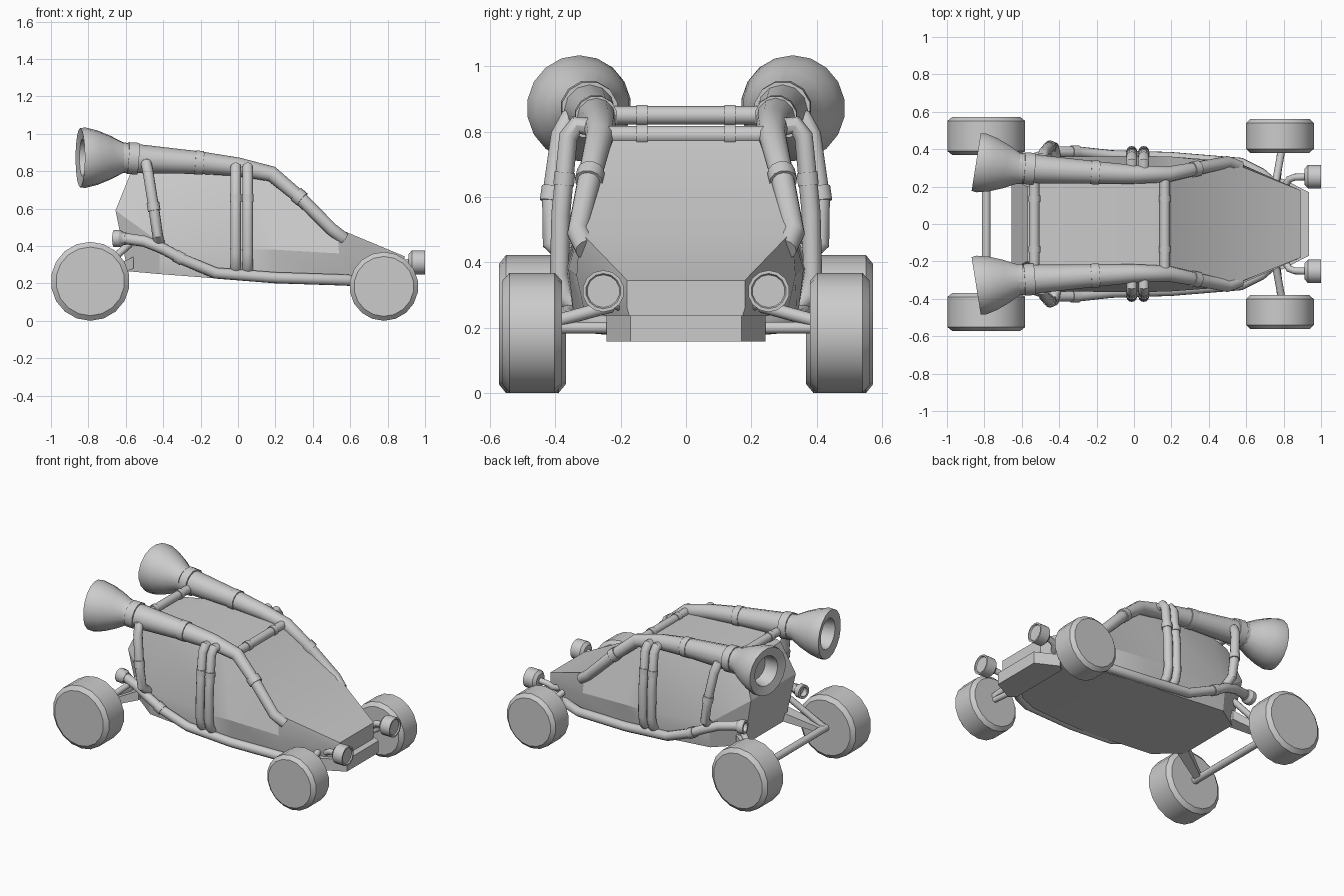
import bpy, bmesh, math
from mathutils import Vector

if "Cube" in bpy.data.objects:
    bpy.data.objects.remove(bpy.data.objects["Cube"])

SIDES = ((1, "left"), (-1, "right"))


def finish(ob, angle=32):
    bpy.ops.object.select_all(action='DESELECT')
    ob.select_set(True)
    bpy.context.view_layer.objects.active = ob
    if ob.type == 'CURVE':
        bpy.ops.object.convert(target='MESH')
        ob = bpy.context.view_layer.objects.active
    bpy.ops.object.shade_smooth_by_angle(angle=math.radians(angle))
    return ob


def mesh(name, verts, faces, angle=32):
    bm = bmesh.new()
    vs = [bm.verts.new(v) for v in verts]
    for f in faces:
        bm.faces.new([vs[i] for i in f])
    bmesh.ops.recalc_face_normals(bm, faces=bm.faces)
    me = bpy.data.meshes.new(name)
    bm.to_mesh(me)
    bm.free()
    ob = bpy.data.objects.new(name, me)
    bpy.context.collection.objects.link(ob)
    return finish(ob, angle)


def tube(name, pts, radius):
    """Round pipe; a point may carry its own radius as 4th value."""
    cu = bpy.data.curves.new(name, 'CURVE')
    cu.dimensions = '3D'
    cu.bevel_depth = 1
    cu.bevel_resolution = 4
    cu.use_fill_caps = True
    sp = cu.splines.new('POLY')
    sp.points.add(len(pts) - 1)
    for p, q in zip(sp.points, pts):
        p.co = (*q[:3], 1)
        p.radius = q[3] if len(q) > 3 else radius
    ob = bpy.data.objects.new(name, cu)
    bpy.context.collection.objects.link(ob)
    return finish(ob)


def lathe(name, origin, axis, profile, n=16):
    """Closed turned shape: profile of (distance along axis, radius)."""
    q = Vector(axis).to_track_quat('Z', 'Y')
    verts, faces, k = [], [], len(profile)
    for d, r in profile:
        for i in range(n):
            a = 2 * math.pi * (i + .5) / n
            verts.append(Vector(origin) + q @ Vector((r * math.cos(a), r * math.sin(a), d)))
    for j in range(k - 1):
        for i in range(n):
            m = (i + 1) % n
            faces.append((j * n + i, j * n + m, (j + 1) * n + m, (j + 1) * n + i))
    faces += [tuple(range(n)), tuple(range((k - 1) * n, k * n))]
    return mesh(name, verts, faces)


def collar(name, a, b, t, r, w=.045):
    a, b = Vector(a[:3]), Vector(b[:3])
    d = (b - a).normalized()
    lathe(name, a.lerp(b, t) - d * w / 2, d, [(0, r), (w, r)], 12)


def flip(pts, s):
    return [(p[0], p[1] * s, *p[2:]) for p in pts]


# Cabin: stations of (x, half width, z) at bottom, middle and top
stations = [
    ((-.59, .22, .265), (-.655, .24, .59), (-.57, .20, .80)),
    ((-.42, .34, .25), (-.42, .36, .42), (-.42, .24, .81)),
    ((.03, .34, .215), (.03, .365, .38), (.05, .24, .795)),
    ((.18, .34, .21), (.2, .36, .38), (.17, .22, .785)),
    ((.54, .30, .195), (.54, .335, .36), (.53, .325, .495)),
    ((.89, .16, .19), (.89, .18, .26), (.89, .18, .345))]
verts, faces = [], []
for st in stations:
    verts += list(st) + flip(st, -1)[::-1]
for j in range(len(stations) - 1):
    for i in range(6):
        m = (i + 1) % 6
        faces.append((6 * j + i, 6 * j + m, 6 * j + 6 + m, 6 * j + 6 + i))
e = len(verts) - 6
faces += [(0, 1, 4, 5), (1, 2, 3, 4), (e, e + 1, e + 4, e + 5), (e + 1, e + 2, e + 3, e + 4)]
mesh("cabin_body", verts, faces, 25)

# Front bumper
outline = [(.935, .17), (.79, .244), (.75, .21), (.87, .14)]
outline += [(x, -y) for x, y in outline[::-1]]
n = len(outline)
mesh("front_bumper", [(x, y, z) for z in (.158, .238) for x, y in outline],
     [(i, (i + 1) % n, (i + 1) % n + n, i + n) for i in range(n)]
     + [(i + o, i + 1 + o, n - 2 - i + o, n - 1 - i + o) for o in (0, n) for i in range(3)], 20)

for s, side in SIDES:
    # Wheels
    for nm, x, r, y0, y1 in (("rear", -.79, .211, .368, .573), ("front", .78, .184, .38, .562)):
        w, c = y1 - y0, .022
        lathe(f"{nm}_wheel_{side}", (x, s * y0, r), (0, s, 0),
              [(0, r * .87), (c, r), (w - c, r), (w, r * .87)], 18)

    # Big exhaust pipe running along the roof and down the windshield
    main = flip([(-.62, .30, .872, .082), (-.2, .275, .845, .06), (0, .265, .823, .05),
                 (.18, .265, .785, .042), (.33, .295, .66, .036), (.5, .33, .49, .034),
                 (.565, .305, .44, .034)], s)
    tube(f"roof_exhaust_{side}", main, .05)
    collar(f"roof_exhaust_collar_rear_{side}", main[0], main[1], .14, .088, .055)
    collar(f"roof_exhaust_collar_mid_{side}", main[0], main[1], .98, .066)
    collar(f"roof_exhaust_collar_front_{side}", main[3], main[4], .98, .043)

    # Flared exhaust bell with a recessed mouth
    lathe(f"exhaust_bell_{side}", (-.585, s * .29, .872), (-.987, s * .157, 0),
          [(0, .078), (.03, .082), (.10, .118), (.17, .146), (.235, .162), (.262, .158),
           (.25, .10), (.16, .085)], 18)

    # Side hoops
    for k, x in enumerate((-.012, .052)):
        hoop = flip([(x, .26, .81), (x, .335, .82), (x, .36, .785), (x, .383, .55),
                     (x, .388, .36), (x, .375, .30), (x, .345, .27)], s)
        tube(f"middle_hoop_{k + 1}_{side}", hoop, .029)
        collar(f"middle_hoop_collar_{k + 1}_{side}", hoop[2], hoop[3], .55, .033, .04)
    hoop = flip([(-.49, .29, .85), (-.49, .36, .84), (-.48, .385, .79), (-.45, .412, .6),
                 (-.43, .412, .46), (-.42, .36, .415)], s)
    tube(f"rear_hoop_{side}", hoop, .029)
    collar(f"rear_hoop_collar_{side}", hoop[2], hoop[3], .95, .034)

    # Lower rail with a small tailpipe end
    rail = flip([(-.62, .32, .442), (-.5, .36, .425), (-.4, .385, .385), (-.3, .385, .33),
                 (-.12, .365, .255), (.2, .355, .23), (.57, .325, .218), (.68, .27, .21),
                 (.76, .2, .205)], s)
    tube(f"lower_rail_{side}", rail, .03)
    collar(f"lower_rail_collar_{side}", rail[2], rail[3], .85, .035)
    lathe(f"tailpipe_end_{side}", (-.60, s * .325, .439), (-.97, -s * .2, .02),
          [(0, .034), (.012, .034), (.03, .046), (.065, .046), (.065, .03), (.03, .03)], 12)

    # Suspension arms
    a, b = Vector((-.56, s * .22, .31)), Vector((-.79, s * .33, .215))
    mesh(f"rear_arm_{side}",
         [p + Vector((0, dy * h, dz * h)) for p, h in ((a, .045), (b, .025))
          for dy, dz in ((-1, -.7), (1, -.7), (1, .7), (-1, .7))],
         [(0, 1, 2, 3), (4, 5, 6, 7)] + [(i, (i + 1) % 4, (i + 1) % 4 + 4, i + 4) for i in range(4)])
    tube(f"rear_shock_{side}", [(-.57, s * .25, .42), (-.79, s * .35, .22)], .02)
    tube(f"front_upper_arm_{side}", [(.75, s * .18, .28), (.79, s * .40, .22)], .02)
    tube(f"front_axle_{side}", [(.76, s * .18, .2), (.785, s * .40, .2)], .018)

    # Headlight on a bent bracket
    lathe(f"headlight_{side}", (.912, s * .253, .312), (1, 0, 0),
          [(0, .045), (.018, .064), (.088, .064), (.088, .054), (.08, .05)], 14)
    tube(f"headlight_bracket_{side}", [(.80, s * .19, .265), (.83, s * .24, .285),
                                       (.86, s * .25, .305), (.92, s * .253, .312)], .019)

# Rear axle
tube("rear_axle", [(-.79, -.39, .213), (-.79, .39, .213)], .024)

# Roof cross bars with collars
for nm, x, z in (("rear", -.533, .85), ("front", .165, .79)):
    tube(f"{nm}_cross_bar", [(x, -.28, z), (x, .28, z)], .028)
    for s, side in SIDES:
        lathe(f"{nm}_cross_bar_collar_{side}", (x, s * .118, z), (0, s, 0), [(0, .033), (.034, .033)], 12)
